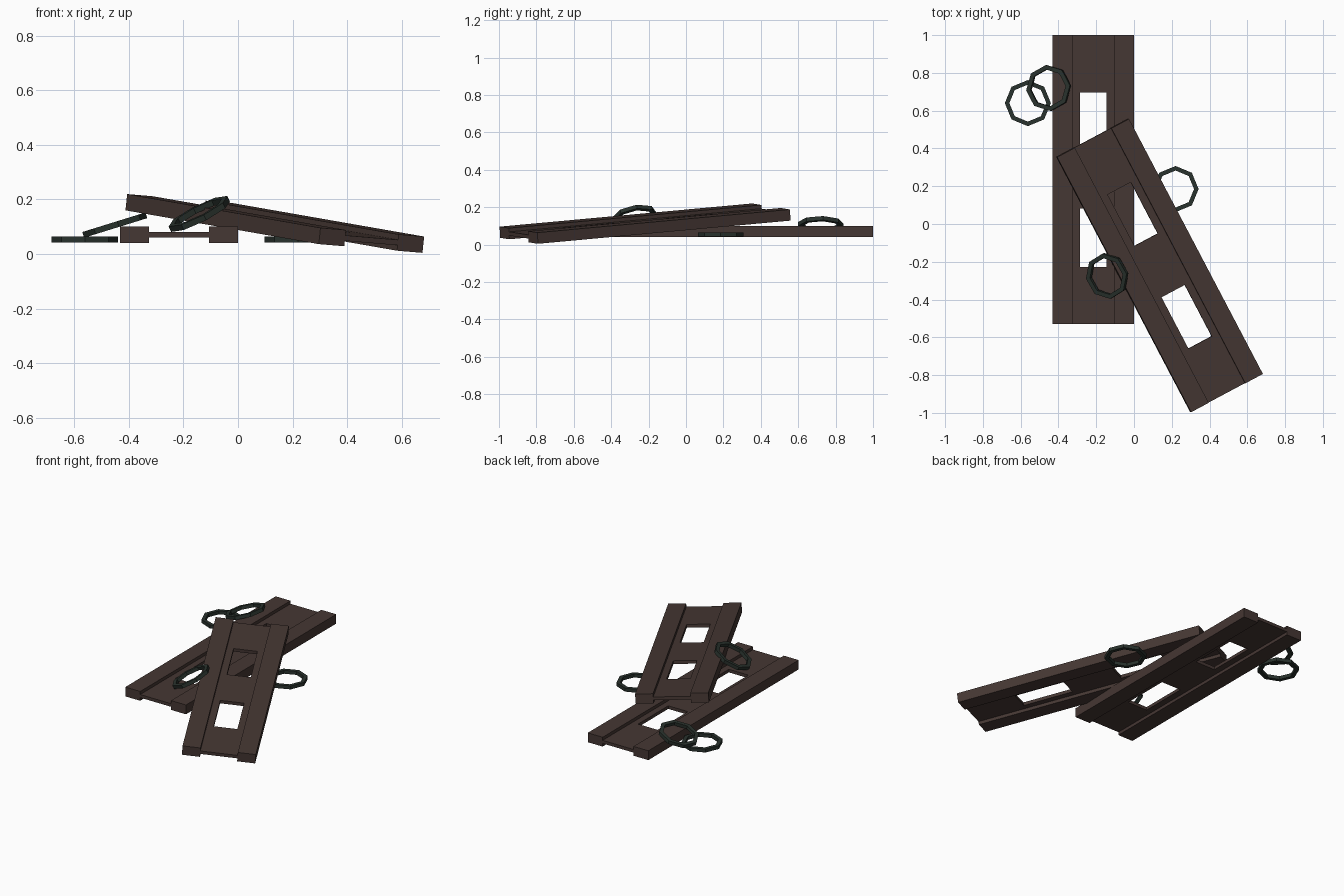
import bpy, bmesh, math
from mathutils import Matrix, Vector

if "Cube" in bpy.data.objects:
    bpy.data.objects.remove(bpy.data.objects["Cube"])


def material(name, color):
    m = bpy.data.materials.new(name)
    m.diffuse_color = (*color, 1)
    m.use_nodes = True
    m.node_tree.nodes["Principled BSDF"].inputs["Base Color"].default_value = m.diffuse_color
    return m


WOOD = material("dark_wood", (0.06, 0.038, 0.033))
IRON = material("dark_iron", (0.022, 0.032, 0.026))


def add_object(name, bm, matrix, mat=None):
    bmesh.ops.recalc_face_normals(bm, faces=bm.faces[:])
    mesh = bpy.data.meshes.new(name)
    bm.to_mesh(mesh)
    bm.free()
    ob = bpy.data.objects.new(name, mesh)
    bpy.context.collection.objects.link(ob)
    ob.matrix_world = matrix
    if mat:
        mesh.materials.append(mat)
    return ob


def frame(center, x_dir, y_dir):
    # Placement whose local x and y follow the given directions
    y = Vector(y_dir).normalized()
    z = Vector(x_dir).cross(y).normalized()
    x = y.cross(z)
    return Matrix.Translation(center) @ Matrix((x, y, z)).transposed().to_4x4()


def plank(name, matrix, half_len=0.765):
    # H-shaped section: two thick side rails joined by a thin web
    w, r, t, s = 0.216, 0.11, 0.03, 0.01
    profile = [(-w, -t), (-r, -t), (-r, -s), (r, -s), (r, -t), (w, -t),
               (w, t), (r, t), (r, s), (-r, s), (-r, t), (-w, t)]
    bm = bmesh.new()
    face = bm.faces.new([bm.verts.new((x, -half_len, z)) for x, z in profile])
    out = bmesh.ops.extrude_face_region(bm, geom=[face])["geom"]
    bmesh.ops.translate(bm, vec=(0, 2 * half_len, 0),
                        verts=[v for v in out if isinstance(v, bmesh.types.BMVert)])
    ob = add_object(name, bm, matrix, WOOD)

    # Two rectangular windows through the web
    bm = bmesh.new()
    for y in (-0.308, 0.308):
        bmesh.ops.create_cube(bm, size=1, matrix=Matrix.Translation((0, y, 0))
                              @ Matrix.Diagonal((0.14, 0.308, 0.2, 1)))
    cutter = add_object("window_cutter", bm, matrix)
    cutter.hide_render = True
    mod = ob.modifiers.new("windows", "BOOLEAN")
    mod.operation, mod.solver, mod.object = "DIFFERENCE", "EXACT", cutter
    bpy.context.view_layer.objects.active = ob
    bpy.ops.object.modifier_apply(modifier=mod.name)
    bpy.data.objects.remove(cutter)


def ring(name, center, slope=(0, 0), phase=0, sides=8):
    # Eight-sided ring with a square section, tilted by its x and y slopes
    section = [(0.098, -0.011), (0.122, -0.011), (0.122, 0.011), (0.098, 0.011)]
    bm = bmesh.new()
    loops = []
    for i in range(sides):
        a = math.radians(phase) + math.tau * i / sides
        loops.append([bm.verts.new((r * math.cos(a), r * math.sin(a), z)) for r, z in section])
    for i in range(sides):
        p, q = loops[i], loops[(i + 1) % sides]
        for j in range(4):
            k = (j + 1) % 4
            bm.faces.new((p[j], q[j], q[k], p[k]))
    add_object(name, bm, frame(center, (1, 0, slope[0]), (0, 1, slope[1])), IRON)


# Flat plank and the leaning plank resting on it
plank("flat_plank", Matrix.Translation((-0.216, 0.235, 0.07)))
plank("leaning_plank", frame((0.135, -0.219, 0.112), (0.381, 0.204, -0.032), (-0.71, 1.352, 0.124)))

# Scattered rings
ring("ring_right", (0.22, 0.185, 0.053))
ring("ring_left", (-0.562, 0.64, 0.053))
ring("ring_leaning_on_side", (-0.452, 0.72, 0.106), (0.31, 0), 6)
ring("ring_leaning_on_top", (-0.142, -0.275, 0.147), (0.5, 0.2), 11)
